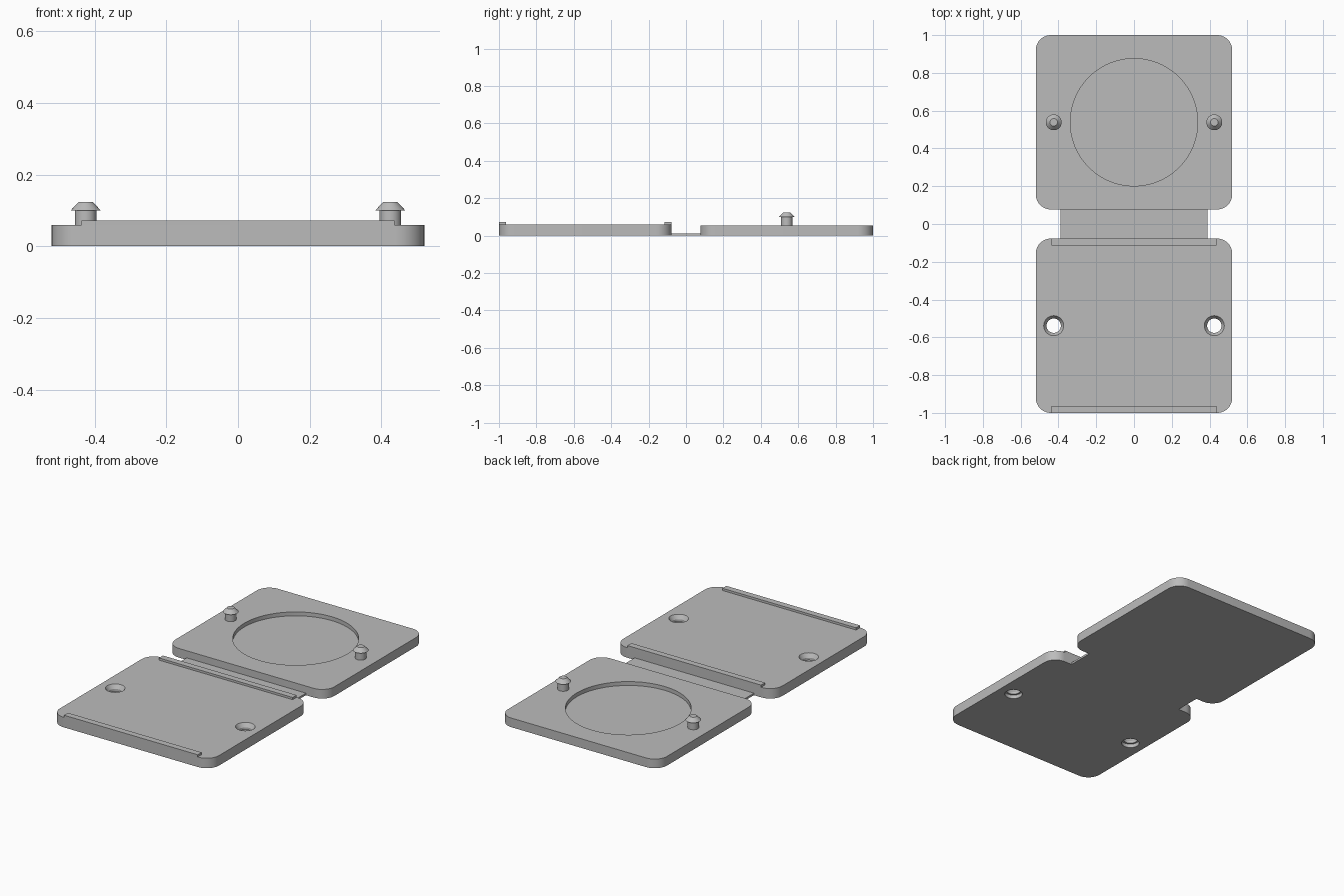
import bpy
import bmesh
from math import cos, sin, pi, radians

if "Cube" in bpy.data.objects:
    bpy.data.objects.remove(bpy.data.objects["Cube"], do_unlink=True)

GREY = (0.5, 0.5, 0.5, 1)
grey = bpy.data.materials.new("plain_grey")
grey.use_nodes = True
grey.diffuse_color = GREY
grey.node_tree.nodes["Principled BSDF"].inputs["Base Color"].default_value = GREY

HALF_WIDTH = 0.52
GAP = 0.077
FRONT_TOP, BACK_TOP = 0.059, 0.054
MID_Y = (1 + GAP) / 2
PEG_X = 0.425


def finish(name, bm):
    bmesh.ops.recalc_face_normals(bm, faces=bm.faces)
    mesh = bpy.data.meshes.new(name)
    bm.to_mesh(mesh)
    bm.free()
    mesh.materials.append(grey)
    obj = bpy.data.objects.new(name, mesh)
    bpy.context.collection.objects.link(obj)
    return obj


def box(name, x, y0, y1, z0, z1, radius=0):
    """Box centred on x = 0, with optional rounded vertical corners."""
    bm = bmesh.new()
    bmesh.ops.create_cube(bm, size=1)
    for v in bm.verts:
        v.co.x *= 2 * x
        v.co.y = y1 if v.co.y > 0 else y0
        v.co.z = z1 if v.co.z > 0 else z0
    if radius:
        upright = [e for e in bm.edges
                   if abs(e.verts[0].co.z - e.verts[1].co.z) > 0.001]
        bmesh.ops.bevel(bm, geom=upright, offset=radius, segments=10,
                        profile=0.5, affect='EDGES')
    return finish(name, bm)


def lathe(name, profile, x, y, sides=48):
    """Closed solid turned from (radius, z) points, bottom to top."""
    bm = bmesh.new()
    angles = [2 * pi * i / sides for i in range(sides)]
    rings = [[bm.verts.new((x + r * cos(a), y + r * sin(a), z)) for a in angles]
             for r, z in profile]
    for low, high in zip(rings, rings[1:]):
        for i in range(sides):
            j = (i + 1) % sides
            bm.faces.new((low[i], low[j], high[j], high[i]))
    bm.faces.new(rings[0][::-1])
    bm.faces.new(rings[-1])
    return finish(name, bm)


def select_only(obj):
    bpy.ops.object.select_all(action='DESELECT')
    obj.select_set(True)
    bpy.context.view_layer.objects.active = obj


def cut(target, cutter):
    cutter.hide_render = True
    mod = target.modifiers.new("cut", 'BOOLEAN')
    mod.operation = 'DIFFERENCE'
    mod.solver = 'EXACT'
    mod.object = cutter
    select_only(target)
    bpy.ops.object.modifier_apply(modifier=mod.name)
    bpy.data.objects.remove(cutter, do_unlink=True)


# Two rounded plates joined by a thin folding strip
front_plate = box("front_plate", HALF_WIDTH, -1, -GAP, 0, FRONT_TOP, 0.08)
back_plate = box("back_plate", HALF_WIDTH, GAP, 1, 0, BACK_TOP, 0.08)
parts = [front_plate, back_plate]
box("hinge_strip", 0.39, -GAP, GAP, 0, 0.012)

# Low rails along both edges of the front plate
box("front_rail", 0.437, -1, -0.963, FRONT_TOP, 0.072)
box("hinge_rail", 0.437, -GAP - 0.037, -GAP, FRONT_TOP, 0.072)

# Shallow round pocket in the back plate
cut(back_plate, lathe("pocket_cutter", [(0.337, 0.031), (0.337, 0.1)], 0, MID_Y, 96))

# Snap pegs on the back plate, matching holes in the front plate
PEG = [(0.03, 0.04), (0.03, 0.1), (0.042, 0.1), (0.02, 0.123)]
HOLE = [(0.049, -0.02), (0.049, 0.022), (0.038, 0.022), (0.038, 0.036),
        (0.053, FRONT_TOP), (0.053, 0.1)]
for side, x in (("left", PEG_X), ("right", -PEG_X)):
    parts.append(lathe(side + "_peg", PEG, x, MID_Y))
    cut(front_plate, lathe("hole_cutter", HOLE, x, -MID_Y))

for part in parts:
    select_only(part)
    bpy.ops.object.shade_smooth_by_angle(angle=radians(25))
